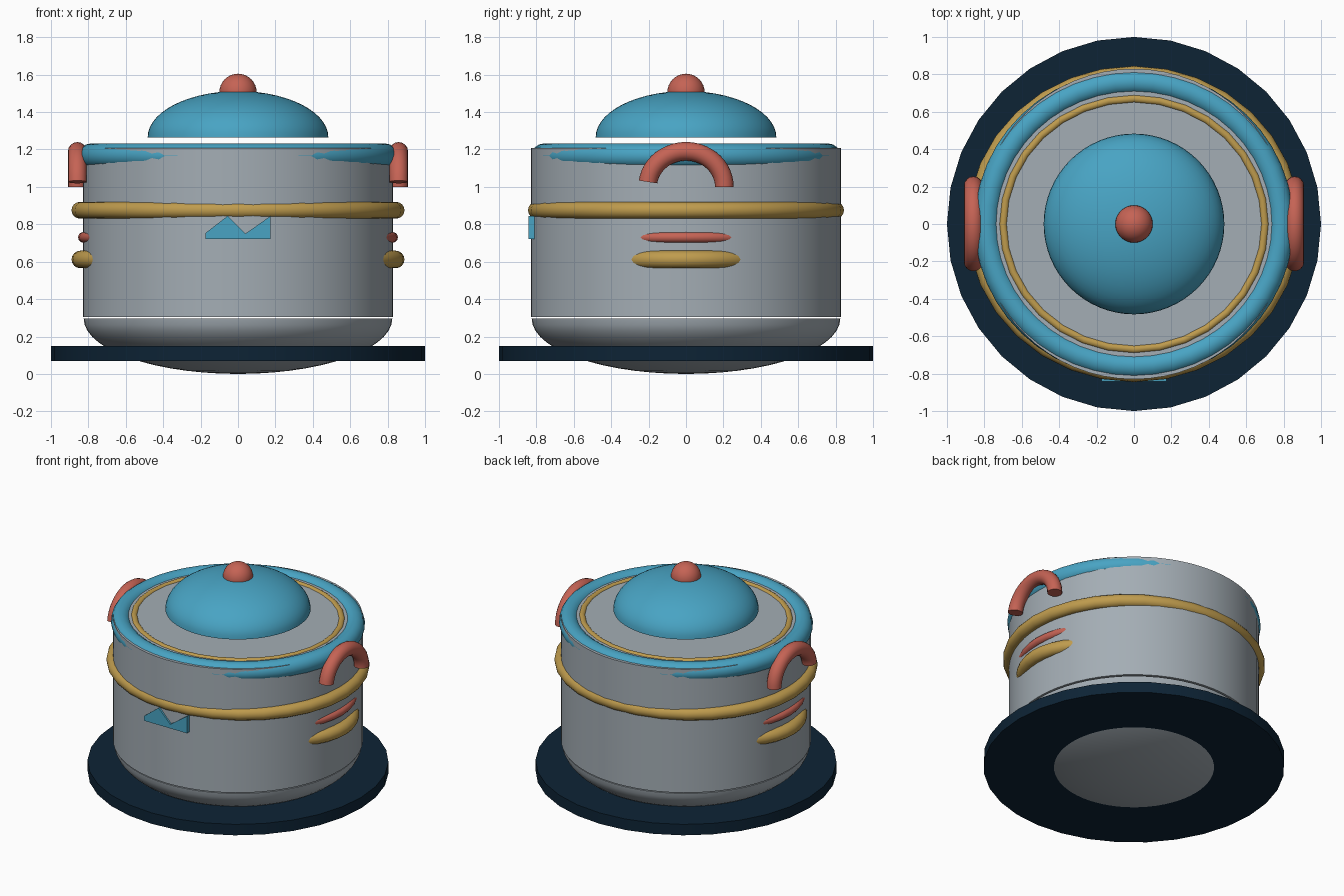
import bpy, bmesh, math

if "Cube" in bpy.data.objects:
    bpy.data.objects.remove(bpy.data.objects["Cube"])

def material(name, rgb):
    m = bpy.data.materials.new(name)
    m.diffuse_color = (*rgb, 1)
    m.use_nodes = True
    m.node_tree.nodes["Principled BSDF"].inputs["Base Color"].default_value = m.diffuse_color
    return m

STEEL = material("steel_grey", (0.37, 0.42, 0.46))
BLUE = material("lid_blue", (0.065, 0.37, 0.55))
RED = material("handle_red", (0.56, 0.125, 0.09))
GOLD = material("trim_gold", (0.52, 0.33, 0.075))
NAVY = material("base_navy", (0.004, 0.017, 0.036))

def finish(bm, name, mat, smooth=True):
    bmesh.ops.recalc_face_normals(bm, faces=bm.faces)
    me = bpy.data.meshes.new(name)
    bm.to_mesh(me)
    bm.free()
    ob = bpy.data.objects.new(name, me)
    bpy.context.collection.objects.link(ob)
    me.materials.append(mat)
    if smooth:
        bpy.ops.object.select_all(action='DESELECT')
        ob.select_set(True)
        bpy.context.view_layer.objects.active = ob
        bpy.ops.object.shade_smooth_by_angle(angle=math.radians(35))
    return ob

def lathe(name, mat, profile, n):
    """Revolve (radius, z) points; a radius of zero closes to a point."""
    bm = bmesh.new()
    vs = [bm.verts.new((r, 0, z)) for r, z in profile]
    es = [bm.edges.new(p) for p in zip(vs, vs[1:])]
    bmesh.ops.spin(bm, geom=vs + es, cent=(0, 0, 0), axis=(0, 0, 1),
                   angle=math.tau, steps=n, use_duplicate=False)
    bmesh.ops.remove_doubles(bm, verts=bm.verts, dist=1e-5)
    return finish(bm, name, mat)

def tube(name, mat, a, b, r, place, arc=math.tau, n=48, m=16):
    """Round tube along an ellipse (a, b); place maps (u, v, w) to x, y, z."""
    bm = bmesh.new()
    closed = arc > 6.28
    rings = []
    for i in range(n if closed else n + 1):
        t = arc * i / n
        nu, nv = b * math.cos(t), a * math.sin(t)
        k = math.hypot(nu, nv)
        ring = []
        for j in range(m):
            p = math.tau * j / m
            d = r * math.cos(p) / k
            ring.append(bm.verts.new(place(a * math.cos(t) + nu * d,
                                           b * math.sin(t) + nv * d, r * math.sin(p))))
        rings.append(ring)
    for i in range(n):
        p, q = rings[i], rings[(i + 1) % len(rings)]
        for j in range(m):
            k = (j + 1) % m
            bm.faces.new((p[j], q[j], q[k], p[k]))
    if not closed:
        bm.faces.new(rings[0])
        bm.faces.new(rings[-1])
    return finish(bm, name, mat)

def band(name, mat, a, b, r, z, n=48):
    return tube(name, mat, a, b, r, lambda u, v, w: (u, v, z + w), n=n)

def arc_profile(r, z, h, steps=14):
    """Quarter ellipse from the flat centre, round the edge, to the pole."""
    q = [math.pi / 2 * i / steps for i in range(steps + 1)]
    pts = [(r * math.cos(t), z + h * math.sin(t)) for t in q]
    pts[-1] = (0, z + h)
    return [(0, z)] + pts

# base plate, rounded bottom and straight wall
lathe("base_plate", NAVY, [(0, .07), (1, .07), (1, .15), (0, .15)], 32)
lathe("pot_bottom", STEEL, arc_profile(.825, .295, -.295), 64)
lathe("pot_wall", STEEL, [(0, .303), (.83, .303), (.83, 1.208), (0, 1.208)], 64)

# slightly oval rings sunk into the wall and top
band("rim", BLUE, .787, .76, .066, 1.166)
band("top_trim", GOLD, .70, .67, .022, 1.197, 32)
band("wall_band", GOLD, .845, .80, .045, .875, 32)
band("side_ridge_red", RED, .827, .63, .028, .73)
band("side_ridge_gold", GOLD, .843, .55, .047, .612)

# lid and knob
lathe("lid", BLUE, arc_profile(.483, 1.265, .247), 64)
lathe("lid_knob", RED, [(0.1 * math.sin(math.pi * i / 16) if 0 < i < 16 else 0,
                         1.505 - 0.1 * math.cos(math.pi * i / 16)) for i in range(17)], 32)

# arched handles on both sides
for side, label in ((1, "right"), (-1, "left")):
    tube(label + "_handle", RED, .205, .19, .05,
         lambda u, v, w: (side * .859 + w, u, 1.0 + v), arc=math.radians(172), n=24)

# zigzag plate on the front
bm = bmesh.new()
outline = [(-.175, .72), (.175, .72), (.175, .845), (.04, .75), (-.055, .845), (-.175, .752)]
face = bm.faces.new([bm.verts.new((x, -.842, z)) for x, z in outline])
ext = bmesh.ops.extrude_face_region(bm, geom=[face])
for v in ext["geom"]:
    if isinstance(v, bmesh.types.BMVert):
        v.co.y = -.81
if not face.is_valid or len(bm.faces) < 8:
    bm.faces.new([v for v in bm.verts if v.co.y < -.83])
finish(bm, "front_zigzag", BLUE, smooth=False)
